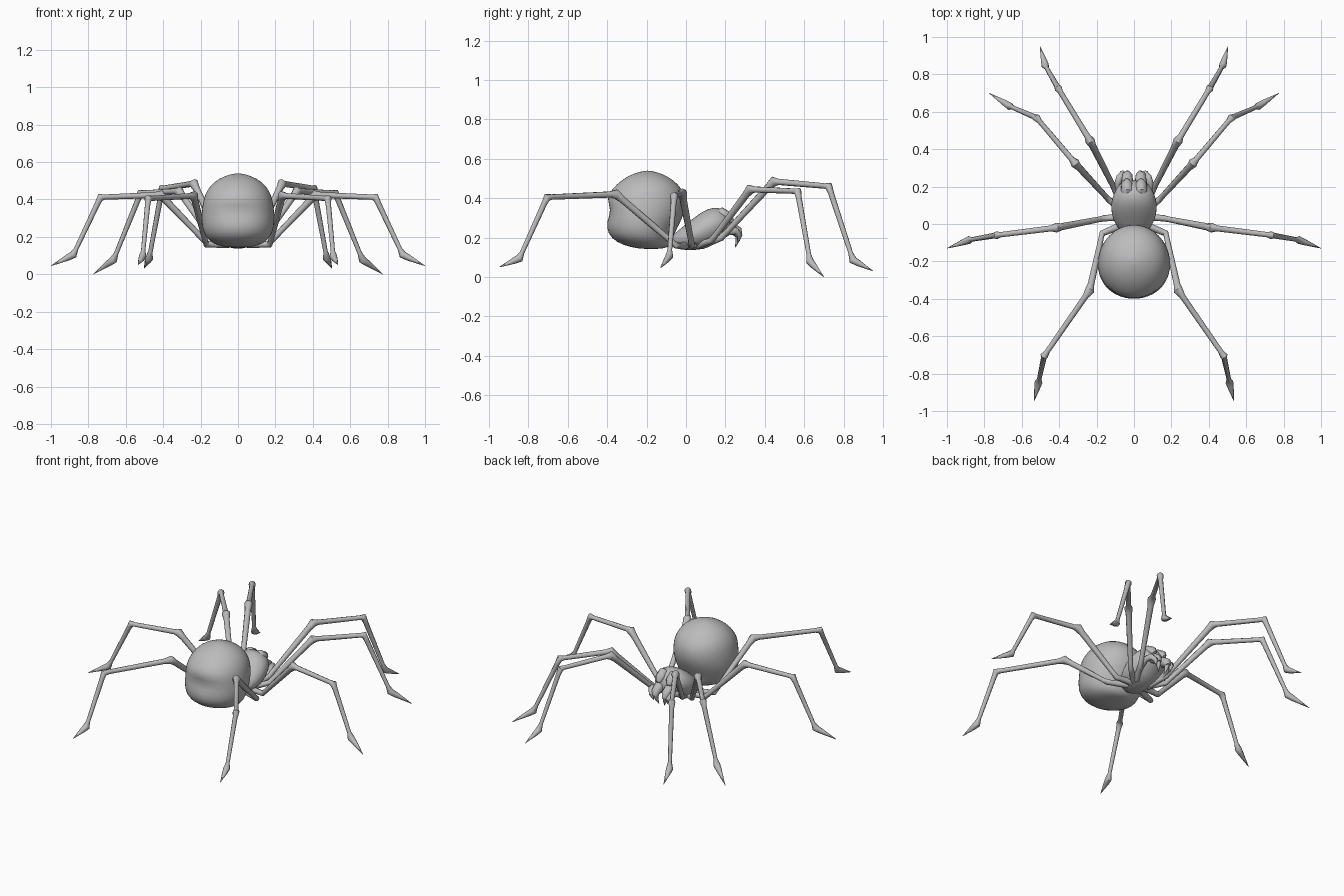
import bpy, bmesh, math
from mathutils import Vector

cube = bpy.data.objects.get("Cube")
if cube:
    bpy.data.objects.remove(cube)

grey = bpy.data.materials.new("body grey")
grey.use_nodes = True
COLOR = (0.5, 0.5, 0.5, 1)
grey.diffuse_color = COLOR
grey.node_tree.nodes["Principled BSDF"].inputs["Base Color"].default_value = COLOR


def loft(name, rings, angle=50):
    """Skin a list of equal-length point rings and cap both ends."""
    bm = bmesh.new()
    rows = [[bm.verts.new(p) for p in ring] for ring in rings]
    n = len(rows[0])
    for a, b in zip(rows, rows[1:]):
        for i in range(n):
            j = (i + 1) % n
            bm.faces.new((a[i], a[j], b[j], b[i]))
    bm.faces.new(rows[0][::-1])
    bm.faces.new(rows[-1])
    bmesh.ops.recalc_face_normals(bm, faces=bm.faces)
    mesh = bpy.data.meshes.new(name)
    bm.to_mesh(mesh)
    bm.free()
    mesh.materials.append(grey)
    obj = bpy.data.objects.new(name, mesh)
    bpy.context.collection.objects.link(obj)
    bpy.ops.object.select_all(action='DESELECT')
    obj.select_set(True)
    bpy.context.view_layer.objects.active = obj
    bpy.ops.object.shade_smooth_by_angle(angle=math.radians(angle))
    return obj


def tube(name, path, sides=8):
    """Tapered tube along (point, radius) pairs."""
    pts = [Vector(p) for p, r in path]
    dirs = [(b - a).normalized() for a, b in zip(pts, pts[1:])]
    tangents = [dirs[0]] + [(a + b).normalized() for a, b in zip(dirs, dirs[1:])] + [dirs[-1]]
    u = tangents[0].orthogonal().normalized()
    rings = []
    for k, (p, t) in enumerate(zip(pts, tangents)):
        if k:
            u = tangents[k - 1].rotation_difference(t) @ u
        v = t.cross(u)
        rings.append([p + path[k][1] * (math.cos(a) * u + math.sin(a) * v)
                      for a in (math.tau * i / sides for i in range(sides))])
    return loft(name, rings)


def mirrored(name, path, sides=8):
    for side, s in (("left", 1), ("right", -1)):
        tube(f"{side}_{name}", [((s * p[0], p[1], p[2]), r) for p, r in path], sides)


def smooth_body(obj):
    mod = obj.modifiers.new("rounding", 'SUBSURF')
    mod.levels = mod.render_levels = 1


# Abdomen: stacked ovals (z, back y, front y, half width), dented at the lower back
SIDES = 24
levels = [(.142, -.22, -.13, .04), (.15, -.28, -.09, .10), (.175, -.355, -.07, .155),
          (.22, -.40, -.06, .187), (.28, -.41, -.025, .197), (.34, -.412, -.002, .195),
          (.40, -.412, 0, .187), (.45, -.375, -.02, .168), (.495, -.325, -.065, .13),
          (.525, -.27, -.12, .075), (.54, -.21, -.18, .02)]
rings = []
for z, back, front, w in levels:
    ring = []
    for i in range(SIDES):
        a = math.tau * i / SIDES
        x, y = w * math.sin(a), (back + front) / 2 + (front - back) / 2 * math.cos(a)
        if y < -.25:
            y += .035 * math.exp(-((z - .34) / .04) ** 2 - (x / .12) ** 2)
        ring.append((x, y, z))
    rings.append(ring)
smooth_body(loft("abdomen", rings, 80))

# Head and chest: upright ovals (y, bottom z, top z, half width)
stations = [(-.075, .175, .20, .015), (-.06, .15, .22, .045), (-.03, .137, .245, .085),
            (.03, .134, .295, .118), (.09, .138, .34, .127), (.14, .16, .357, .12),
            (.18, .19, .35, .102), (.21, .21, .325, .082), (.235, .225, .28, .045)]
rings = []
for y, low, high, w in stations:
    angles = [math.tau * i / 16 for i in range(16)]
    rings.append([(w * math.cos(a), y, (low + high) / 2 + (high - low) / 2 * math.sin(a))
                  for a in angles])
smooth_body(loft("head_and_chest", rings, 80))

# Brow bumps, jaws, fangs and feelers
mirrored("brow", [((.035, .14, .31), .02), ((.037, .18, .32), .034),
                  ((.038, .215, .30), .03), ((.038, .235, .28), .012)], 10)
mirrored("jaw", [((.035, .18, .25), .025), ((.036, .225, .25), .032),
                 ((.036, .26, .23), .028), ((.034, .272, .205), .016)], 10)
mirrored("fang", [((.034, .265, .215), .016), ((.03, .262, .185), .011),
                  ((.02, .25, .15), .001)])
mirrored("feeler", [((.06, .10, .18), .014), ((.085, .17, .20), .016), ((.088, .215, .23), .018),
                    ((.075, .25, .235), .02), ((.06, .272, .21), .015), ((.05, .265, .175), .002)])

# Legs: hip, elbow, knee, shin, ankle, toe
legs = {
    "front_leg": [(.05, .08, .16), (.10, .18, .20), (.235, .445, .485),
                  (.405, .725, .46), (.475, .848, .085), (.503, .95, .03)],
    "second_leg": [(.05, .06, .16), (.135, .13, .185), (.315, .325, .445),
                   (.52, .567, .435), (.665, .63, .078), (.775, .70, 0)],
    "third_leg": [(.05, .04, .16), (.16, .03, .16), (.415, -.02, .425),
                  (.735, -.06, .412), (.88, -.085, .105), (1, -.13, .045)],
    "back_leg": [(.05, 0, .16), (.17, -.05, .16), (.237, -.355, .42),
                 (.48, -.705, .405), (.51, -.845, .095), (.535, -.948, .05)],
}
for name, joints in legs.items():
    hip, elbow, knee, shin, ankle, toe = map(Vector, joints)
    mirrored(name, [
        (hip, .02), (hip.lerp(elbow, .8), .017), (elbow, .017),
        (elbow.lerp(knee, .1), .015), (knee.lerp(elbow, .1), .019), (knee, .026),
        (knee.lerp(shin, .09), .016), (shin.lerp(knee, .07), .014), (shin, .021),
        (shin.lerp(ankle, .1), .015), (ankle.lerp(shin, .1), .012), (ankle, .021),
        (ankle.lerp(toe, .25), .017), (toe, .001)])
